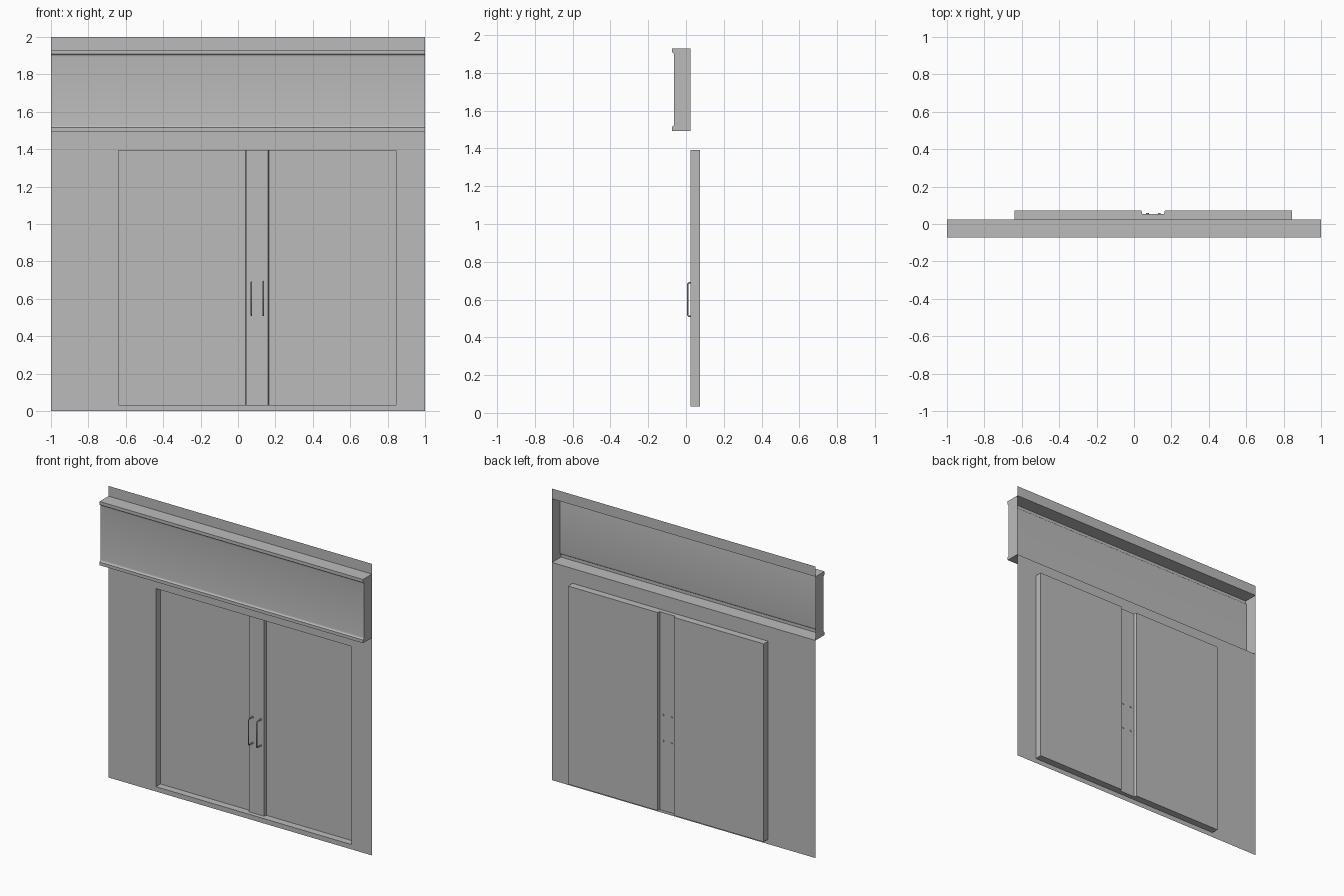
import bpy
import bmesh
from math import sin, cos, pi, radians
from mathutils import Vector

cube = bpy.data.objects.get("Cube")
if cube:
    bpy.data.objects.remove(cube, do_unlink=True)

grey = bpy.data.materials.new("plain grey")
grey.use_nodes = True
grey.diffuse_color = (0.5, 0.5, 0.5, 1)
bsdf = grey.node_tree.nodes["Principled BSDF"]
bsdf.inputs["Base Color"].default_value = grey.diffuse_color
bsdf.inputs["Roughness"].default_value = 0.8

WALL_Y, FRONT_Y, BACK_Y, PANEL_Y = 0.024, -0.073, 0.073, 0.054
DOOR_L, DOOR_R, DOOR_BOTTOM, DOOR_TOP = -0.64, 0.845, 0.033, 1.392
POST_L, POST_R = 0.042, 0.163
SIGN_BOTTOM, SIGN_TOP = 1.493, 1.93


def finish(name, bm, smooth=False):
    mesh = bpy.data.meshes.new(name)
    bm.to_mesh(mesh)
    bm.free()
    obj = bpy.data.objects.new(name, mesh)
    bpy.context.collection.objects.link(obj)
    mesh.materials.append(grey)
    if smooth:
        bpy.ops.object.select_all(action="DESELECT")
        obj.select_set(True)
        bpy.context.view_layer.objects.active = obj
        bpy.ops.object.shade_smooth_by_angle(angle=radians(35))
    return obj


def sheet(name, xs, zs, holes=()):
    """Thin wall on a grid of cuts, with some cells left open."""
    bm = bmesh.new()
    grid = [[bm.verts.new((x, WALL_Y, z)) for x in xs] for z in zs]
    for j in range(len(zs) - 1):
        for i in range(len(xs) - 1):
            if (i, j) not in holes:
                bm.faces.new((grid[j][i], grid[j][i + 1],
                              grid[j + 1][i + 1], grid[j + 1][i]))
    return finish(name, bm)


def trough(name, points, offset, flip=False, smooth=False):
    """Sweep an open profile along an offset and cap both ends; the wall side stays open."""
    bm = bmesh.new()
    a = [bm.verts.new(p) for p in points]
    b = [bm.verts.new(Vector(p) + Vector(offset)) for p in points]
    for i in range(len(a) - 1):
        bm.faces.new((a[i], a[i + 1], b[i + 1], b[i]))
    bm.faces.new(a[::-1])
    bm.faces.new(b)
    if flip:
        bmesh.ops.reverse_faces(bm, faces=bm.faces[:])
    return finish(name, bm, smooth)


# Wall around the doorway, and the strip above the sign
sheet("wall", (-1, DOOR_L, DOOR_R, 1), (0, DOOR_BOTTOM, DOOR_TOP, SIGN_BOTTOM), {(1, 1)})
sheet("wall_top_strip", (-1, 1), (SIGN_TOP, 2))

# Doorway recess with the shallower centre panel
plan = [(DOOR_L, WALL_Y), (DOOR_L, BACK_Y), (POST_L - 0.002, BACK_Y), (POST_L + 0.002, PANEL_Y),
        (POST_R - 0.002, PANEL_Y), (POST_R + 0.002, BACK_Y), (DOOR_R, BACK_Y), (DOOR_R, WALL_Y)]
trough("door_recess", [(x, y, DOOR_BOTTOM) for x, y in plan],
       (0, 0, DOOR_TOP - DOOR_BOTTOM), flip=True)

# Sign box: hollow behind, with a coved lip along the top and bottom
LIP, COVE_Y, COVE_Z = 0.022, 0.010, 0.014
cove = [(FRONT_Y + COVE_Y * sin(t * pi / 8), LIP + COVE_Z * (1 - cos(t * pi / 8)))
        for t in range(5)]
side = [(WALL_Y, 0), (FRONT_Y, 0)] + cove
section = [(y, SIGN_BOTTOM + h) for y, h in side]
section += [(y, SIGN_TOP - h) for y, h in reversed(side)]
trough("sign_box", [(-1, y, z) for y, z in section], (2, 0, 0), flip=True, smooth=True)

# Pull handles: bent bar with a collar at each fixing
for label, x in (("right", 0.072), ("left", 0.135)):
    curve = bpy.data.curves.new("handle_path", "CURVE")
    curve.dimensions = "3D"
    curve.bevel_depth = 0.004
    curve.bevel_resolution = 2
    curve.use_fill_caps = True
    path = [(0.058, 0.512), (0.016, 0.512), (0.010, 0.518),
            (0.010, 0.684), (0.016, 0.690), (0.058, 0.690)]
    spline = curve.splines.new("POLY")
    spline.points.add(len(path) - 1)
    for point, (y, z) in zip(spline.points, path):
        point.co = (x, y, z, 1)
    curve.materials.append(grey)
    bar = bpy.data.objects.new("handle_" + label, curve)
    bpy.context.collection.objects.link(bar)
    for end, z in (("lower", 0.512), ("upper", 0.690)):
        bpy.ops.mesh.primitive_cylinder_add(vertices=12, radius=0.007, depth=0.012,
                                            location=(x, PANEL_Y, z),
                                            rotation=(pi / 2, 0, 0))
        collar = bpy.context.object
        collar.name = "handle_collar_" + label + "_" + end
        collar.data.materials.append(grey)
        bpy.ops.object.shade_smooth_by_angle(angle=radians(35))
